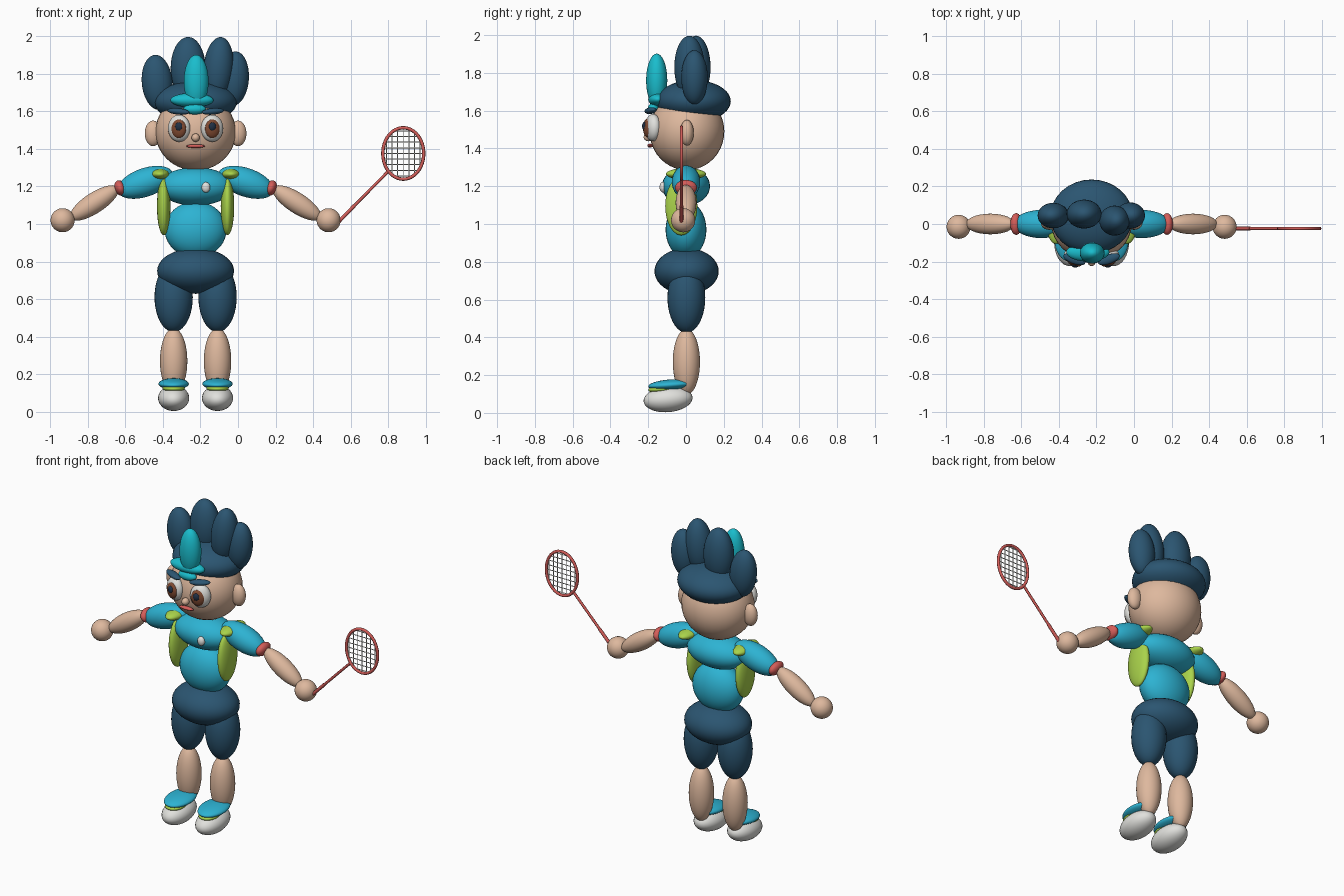
import bpy
from math import cos, sin, pi, radians, sqrt

cube = bpy.data.objects.get("Cube")
if cube:
    bpy.data.objects.remove(cube, do_unlink=True)


def material(name, r, g, b):
    m = bpy.data.materials.new(name)
    m.use_nodes = True
    m.diffuse_color = (r, g, b, 1)
    bsdf = m.node_tree.nodes["Principled BSDF"]
    bsdf.inputs["Base Color"].default_value = (r, g, b, 1)
    bsdf.inputs["Roughness"].default_value = 0.6
    return m


skin = material("skin", .73, .48, .34)
navy = material("navy", .024, .091, .165)
cyan = material("cyan cloth", .026, .45, .65)
teal = material("teal headband", .01, .51, .61)
lime = material("lime", .40, .65, .07)
red = material("coral red", .66, .11, .10)
white = material("white", .75, .75, .72)
brown = material("brown iris", .22, .07, .032)
dark = material("dark pupil", .015, .03, .06)

MID = -0.226  # body axis; the racket makes the figure off-centre


def blob(name, mat, loc, radii, rot=(0, 0, 0)):
    """Smooth ellipsoid; loc is measured from the body axis, rot in degrees."""
    bpy.ops.mesh.primitive_uv_sphere_add(
        segments=32, ring_count=20, radius=1,
        location=(MID + loc[0], loc[1], loc[2]),
        rotation=[radians(a) for a in rot])
    ob = bpy.context.object
    ob.name = name
    ob.scale = radii
    ob.data.materials.append(mat)
    bpy.ops.object.shade_smooth()
    return ob


def pair(name, mat, loc, radii, rot=(0, 0, 0)):
    """Left blob (+x) and its mirrored right twin."""
    for side, s in (("left", 1), ("right", -1)):
        blob(f"{side}_{name}", mat, (s * loc[0], loc[1], loc[2]), radii,
             (rot[0], s * rot[1], s * rot[2]))


def tubes(name, mat, paths, radius, cyclic=False):
    """Round tubes along point lists, turned into one mesh."""
    cu = bpy.data.curves.new(name, "CURVE")
    cu.dimensions = "3D"
    cu.bevel_depth = radius
    cu.bevel_resolution = 2
    cu.use_fill_caps = True
    for pts in paths:
        sp = cu.splines.new("POLY")
        sp.points.add(len(pts) - 1)
        for p, co in zip(sp.points, pts):
            p.co = (*co, 1)
        sp.use_cyclic_u = cyclic
    cu.materials.append(mat)
    ob = bpy.data.objects.new(name, cu)
    bpy.context.collection.objects.link(ob)
    bpy.ops.object.select_all(action="DESELECT")
    ob.select_set(True)
    bpy.context.view_layer.objects.active = ob
    bpy.ops.object.convert(target="MESH")


# Head and face
blob("head", skin, (0, .005, 1.49), (.215, .198, .205))
pair("ear", skin, (.226, .005, 1.483), (.045, .036, .068))
pair("eye_white", white, (.088, -.175, 1.51), (.061, .042, .072), (0, 0, 18))
pair("iris", brown, (.09, -.203, 1.508), (.041, .022, .05), (0, 0, 18))
pair("pupil", dark, (.089, -.216, 1.518), (.021, .016, .024), (0, 0, 18))
pair("eyebrow", navy, (.092, -.188, 1.6), (.062, .025, .017), (0, -5, 20))
blob("nose", skin, (0, -.2, 1.46), (.022, .024, .022))
blob("mouth", red, (0, -.19, 1.415), (.05, .015, .01))

# Hair cap with four tall tufts
blob("hair_cap", navy, (0, .04, 1.65), (.22, .197, .112))
for i, (x, y, z, rx, ry, rz, tilt) in enumerate((
        (-.205, .045, 1.755, .082, .068, .147, -5),
        (-.04, .053, 1.83, .093, .077, .167, 0),
        (.122, .018, 1.83, .08, .08, .167, 5),
        (.206, .045, 1.775, .078, .07, .145, 4))):
    blob(f"hair_tuft_{i + 1}", navy, (x, y, z), (rx, ry, rz), (0, tilt, 0))

# Headband knot and its upright plume
blob("headband", teal, (-.02, -.15, 1.66), (.115, .05, .038))
blob("headband_knot", teal, (-.005, -.172, 1.612), (.06, .03, .028))
blob("headband_plume", teal, (.003, -.155, 1.76), (.066, .056, .142))

# Torso, vest and shorts
blob("chest", cyan, (0, 0, 1.2), (.2, .127, .102))
blob("belly", cyan, (0, 0, .97), (.165, .108, .15))
blob("hips", navy, (0, .003, .75), (.205, .17, .122))
pair("vest_panel", lime, (.17, -.025, 1.095), (.036, .085, .155))
pair("vest_shoulder", lime, (.19, 0, 1.265), (.051, .106, .03))
blob("badge", white, (.055, -.122, 1.195), (.023, .018, .028))

# Arms
pair("sleeve", cyan, (.268, 0, 1.222), (.155, .075, .076), (0, 19, 0))
pair("sleeve_cuff", red, (.402, 0, 1.192), (.03, .058, .042), (0, 20, 0))
pair("forearm", skin, (.54, 0, 1.112), (.152, .055, .055), (0, 33, 0))
pair("hand", skin, (.709, -.015, 1.02), (.064, .064, .064))

# Legs and shoes
pair("thigh", navy, (.117, .002, .61), (.102, .1, .186))
pair("shin", skin, (.117, .002, .27), (.073, .072, .175))
pair("shoe", white, (.117, -.095, .072), (.083, .13, .068), (5, 0, 0))
pair("shoe_trim", lime, (.117, -.125, .126), (.06, .075, .022), (4, 0, 0))
pair("shoe_top", cyan, (.117, -.083, .148), (.081, .117, .029), (4, 0, 0))

# Racket: oval frame, shaft, grip and string grid
cx, cy, cz, ra, rb = .881, -.024, 1.376, .109, .137
oval = [(cx + ra * cos(2 * pi * i / 48), cy, cz + rb * sin(2 * pi * i / 48))
        for i in range(48)]
tubes("racket_frame", red, [oval], .009, True)
tubes("racket_shaft", red, [[(.5, cy, .975), (.803, cy, 1.283)]], .008)
tubes("racket_grip", red, [[(.5, cy, .975), (.62, cy, 1.097)]], .01)
strings = []
for k in range(-3, 4):
    d = .03 * k
    h = rb * sqrt(1 - (d / ra) ** 2)
    strings.append([(cx + d, cy, cz - h), (cx + d, cy, cz + h)])
for k in range(-4, 5):
    d = .03 * k
    w = ra * sqrt(1 - (d / rb) ** 2)
    strings.append([(cx - w, cy, cz + d), (cx + w, cy, cz + d)])
tubes("racket_strings", white, strings, .0025)
